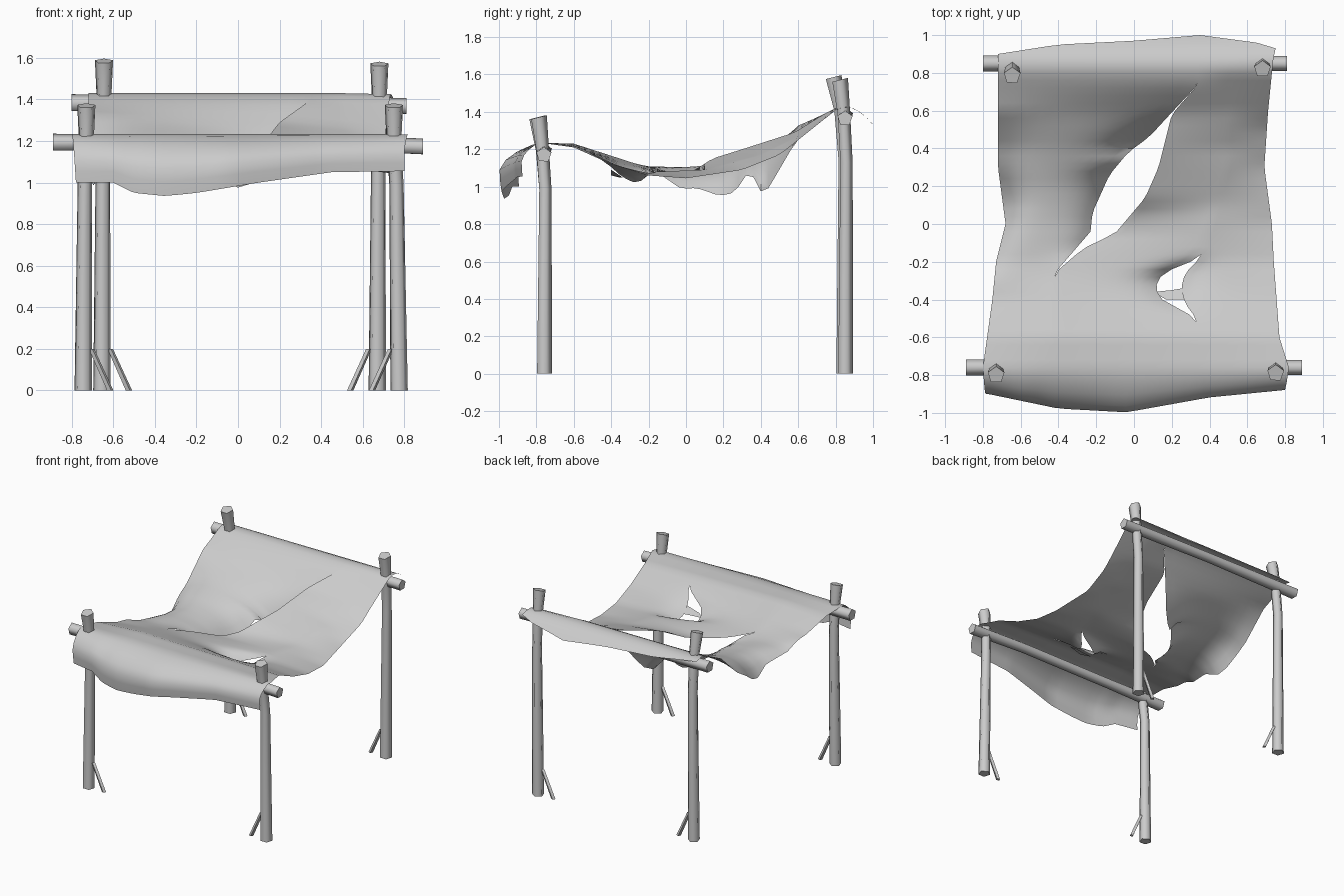
import bpy, bmesh, math
from mathutils import Vector

if "Cube" in bpy.data.objects:
    bpy.data.objects.remove(bpy.data.objects["Cube"])

GREY = (0.6, 0.6, 0.6, 1)
mat = bpy.data.materials.new("plain_grey")
mat.use_nodes = True
mat.diffuse_color = GREY
mat.node_tree.nodes["Principled BSDF"].inputs["Base Color"].default_value = GREY


def finish(bm, name, angle):
    mesh = bpy.data.meshes.new(name)
    bm.to_mesh(mesh)
    bm.free()
    obj = bpy.data.objects.new(name, mesh)
    bpy.context.collection.objects.link(obj)
    mesh.materials.append(mat)
    bpy.ops.object.select_all(action='DESELECT')
    obj.select_set(True)
    bpy.context.view_layer.objects.active = obj
    bpy.ops.object.shade_smooth_by_angle(angle=math.radians(angle))


def pole(name, path, radii, sides=5, horizontal=False, slant=0):
    """Rough branch: polygon rings swept along a path, with a slanted end cut."""
    bm = bmesh.new()
    rings = []
    for j, ((x, y, z), r) in enumerate(zip(path, radii)):
        cut = slant if j == len(path) - 1 else 0
        ring = []
        for k in range(sides):
            a = math.tau * k / sides + 0.3
            c, s = r * math.cos(a), r * math.sin(a)
            off = Vector((cut * c, c, s)) if horizontal else Vector((c, s, cut * s))
            ring.append(bm.verts.new(Vector((x, y, z)) + off))
        rings.append(ring)
    for a, b in zip(rings, rings[1:]):
        for k in range(sides):
            n = (k + 1) % sides
            bm.faces.new((a[k], a[n], b[n], b[k]))
    bm.faces.new(rings[0])
    bm.faces.new(rings[-1])
    bmesh.ops.recalc_face_normals(bm, faces=bm.faces)
    finish(bm, name, 75)


# Corner posts, leaning a little near the top, each with a small side twig
posts = {
    "front_right": (-0.745, -0.73, -0.76, -0.8, 1.37),
    "front_left": (0.775, 0.75, -0.76, -0.79, 1.37),
    "back_right": (-0.655, -0.645, 0.84, 0.785, 1.585),
    "back_left": (0.67, 0.68, 0.85, 0.82, 1.57),
}
for name, (xb, xt, yb, yt, h) in posts.items():
    mid = (xb * 0.5 + xt * 0.5, yb + 0.005, h * 0.72)
    neck = (xt, yb * 0.7 + yt * 0.3, h - 0.18)
    pole(name + "_post", [(xb, yb, 0), mid, neck, (xt, yt, h)],
         [0.044, 0.036, 0.037, 0.046], slant=0.25)
    side = -1 if xb > 0 else 1
    pole(name + "_twig", [(xb + side * 0.13, yb, 0), (xb + side * 0.04, yb, 0.2)],
         [0.016, 0.014], 4)

# Cross bars
pole("front_bar", [(-0.89, -0.76, 1.19), (-0.4, -0.76, 1.19), (0.4, -0.76, 1.19), (0.89, -0.76, 1.17)],
     [0.045, 0.038, 0.038, 0.042], 5, True)
pole("back_bar", [(-0.8, 0.85, 1.38), (0, 0.85, 1.38), (0.81, 0.85, 1.365)],
     [0.045, 0.038, 0.042], 5, True)


def curve(*pts):
    """Piecewise linear function through the given points."""
    def f(t):
        if t <= pts[0][0]:
            return pts[0][1]
        for (a, p), (b, q) in zip(pts, pts[1:]):
            if t <= b:
                return p + (q - p) * (t - a) / (b - a)
        return pts[-1][1]
    return f


# Cloth outline and tear edges: x as a function of y
outer_r = curve((-1, -.78), (-.76, -.80), (-.4, -.75), (-.2, -.73), (0, -.68), (.3, -.72), (.9, -.72))
outer_l = curve((-.9, .8), (-.76, .82), (-.6, .77), (-.2, .74), (0, .73), (.3, .69), (.6, .71), (1, .75))
tear_a = curve((-.26, -.42), (-.04, -.23), (.06, -.22), (.26, -.13), (.38, -.03), (.46, .08), (.58, .19), (.74, .34))
tear_b = curve((-.26, -.42), (-.13, -.27), (-.05, -.1), (.14, .06), (.3, .13), (.58, .2), (.74, .34))
hole_a = curve((-.5, .33), (-.4, .15), (-.34, .11), (-.26, .15), (-.18, .35), (.3, .5))
hole_b = curve((-.5, .33), (-.42, .27), (-.34, .25), (-.26, .27), (-.18, .35), (.3, .5))

# Heights along the same edges
z_outer_r = curve((-.78, 1.235), (-.6, 1.21), (-.4, 1.14), (-.2, 1.11), (.1, 1.15), (.4, 1.24), (.7, 1.37), (.82, 1.43))
z_outer_l = curve((-.78, 1.235), (-.6, 1.21), (-.4, 1.12), (-.2, 1.06), (0, 1.045), (.3, 1.09), (.5, 1.17), (.82, 1.425))
z_tear_a = curve((-.78, 1.235), (-.6, 1.23), (-.26, 1.12), (0, 1.07), (.2, 1.08), (.34, 1.12), (.46, 1.17), (.58, 1.23), (.74, 1.39), (.82, 1.43))
z_tear_b = curve((-.78, 1.235), (-.6, 1.23), (-.26, 1.12), (-.05, 1.07), (.05, 1.09), (.14, 1.15), (.3, 1.2), (.58, 1.29), (.74, 1.39), (.82, 1.43))
z_hole = curve((-.78, 1.235), (-.6, 1.22), (-.34, 1.11), (-.18, 1.08), (.1, 1.09), (.4, 1.17), (.6, 1.27), (.82, 1.43))

# Ragged flaps that hang down right beside the edges
no_flap = curve((0, 0))
side_flap = curve((-.3, 0), (-.02, -.09), (.12, -.17), (.2, -.17), (.3, -.13), (.4, -.1), (.6, 0))
tear_flap = curve((-.2, 0), (-.04, -.08), (.06, -.08), (.16, -.12), (.26, -.13), (.34, -.03), (.4, -.17), (.44, -.17), (.58, 0))
hole_flap = curve((-.5, 0), (-.4, -.03), (-.34, -.06), (-.26, -.08), (-.18, 0))

# Hanging hems: y and z as functions of x
front_y = curve((-.78, -.9), (-.4, -.98), (-.04, -1), (.4, -.92), (.8, -.88))
front_z = curve((-.78, 1), (-.6, 1), (-.5, .95), (-.35, .935), (-.2, .95), (.1, 1), (.45, 1.05), (.8, 1.055))
back_y = curve((-.72, .9), (-.4, .95), (0, .97), (.35, 1), (.65, .96), (.75, .93))
FRONT, BACK = -0.78, 0.87


def cloth_point(x, v, z):
    if v < FRONT:
        t = (FRONT - v) / (1 + FRONT)
        out = math.sin(min(1, t * 1.4) * math.pi / 2) - max(0, t - 0.7) * 0.2
        y = FRONT + (front_y(x) - FRONT) * out
        return (x, y, 1.235 + (front_z(x) - 1.235) * t ** 1.3)
    if v > BACK:
        t = (v - BACK) / (1 - BACK)
        y = BACK + (back_y(x) - BACK) * t
        return (x, y, 1.425 - 0.2 * (y - BACK) - 4 * (y - BACK) ** 2)
    return (x, v, z)


# Torn cloth: three strips that meet wherever the tears are closed
strips = [
    (outer_r, z_outer_r, side_flap, tear_a, z_tear_a, tear_flap),
    (tear_b, z_tear_b, no_flap, hole_a, z_hole, hole_flap),
    (hole_b, z_hole, hole_flap, outer_l, z_outer_l, no_flap),
]
ROWS, COLS = 50, 12
bm = bmesh.new()
for xa, za, flap_a, xb, zb, flap_b in strips:
    grid = []
    for j in range(ROWS + 1):
        v = -1 + 2 * j / ROWS
        row = []
        for i in range(COLS + 1):
            s = i / COLS
            x = xa(v) + (xb(v) - xa(v)) * s
            z = za(v) + (zb(v) - za(v)) * s
            z += flap_a(v) * (1 - s) ** 6 + flap_b(v) * s ** 6
            row.append(bm.verts.new(cloth_point(x, v, z)))
        grid.append(row)
    for j in range(ROWS):
        for i in range(COLS):
            bm.faces.new((grid[j][i], grid[j][i + 1], grid[j + 1][i + 1], grid[j + 1][i]))
bmesh.ops.remove_doubles(bm, verts=bm.verts, dist=0.004)
finish(bm, "torn_cloth", 60)

# Loose tongue of cloth across the small hole
bm = bmesh.new()
tongue = [(.1, -.36, 1.05), (.17, -.4, 1.06), (.27, -.4, 1.09), (.26, -.34, 1.05), (.2, -.35, 1.05)]
bm.faces.new([bm.verts.new(p) for p in tongue])
finish(bm, "cloth_tongue", 60)
